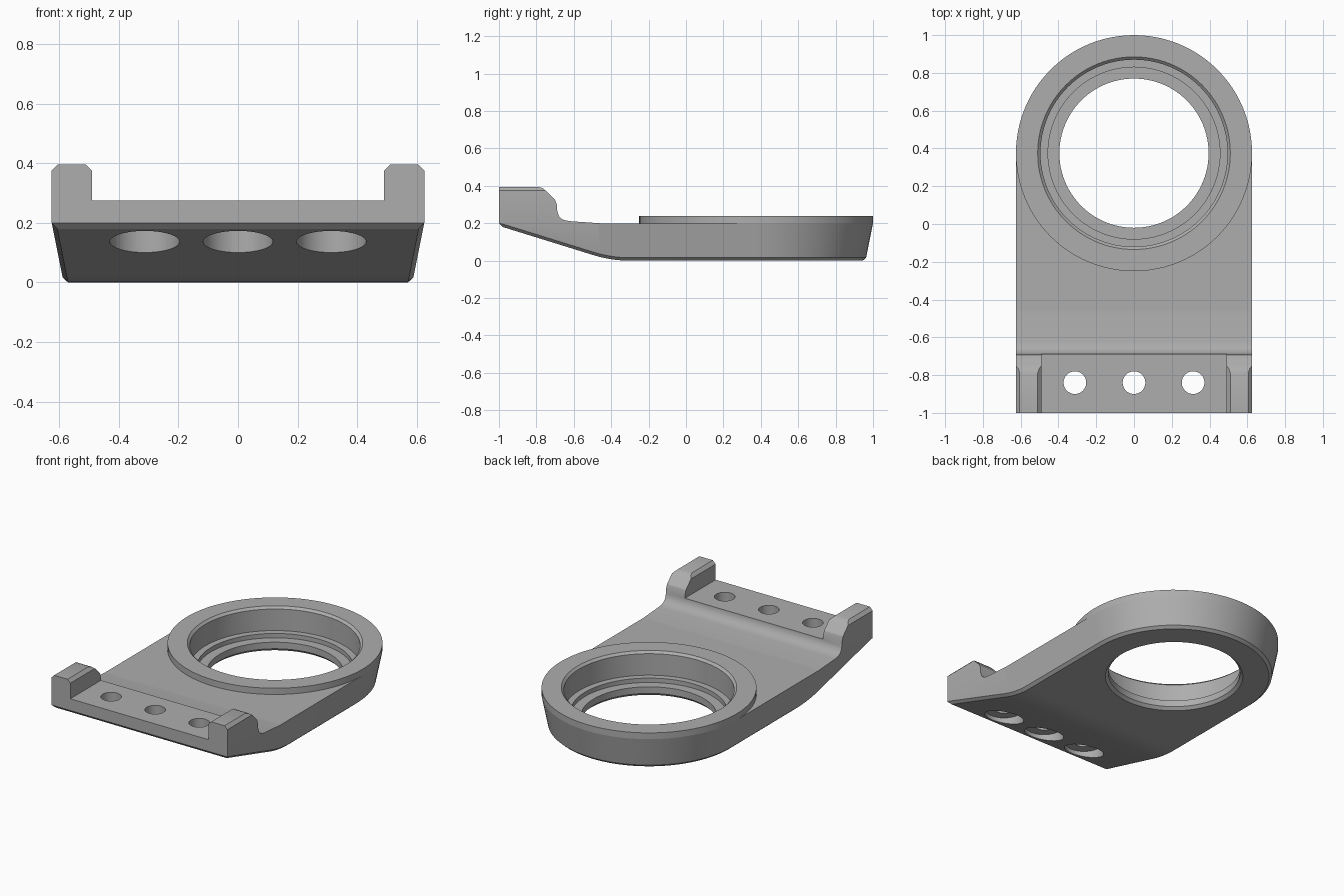
import bpy, bmesh, math

if "Cube" in bpy.data.objects:
    bpy.data.objects.remove(bpy.data.objects["Cube"])

grey = bpy.data.materials.new("satin grey")
grey.use_nodes = True
grey.diffuse_color = (0.42, 0.42, 0.42, 1)
grey.node_tree.nodes["Principled BSDF"].inputs["Base Color"].default_value = grey.diffuse_color

R, CY, SEG = 0.625, 0.375, 96      # head radius, head centre, circle segments
SHELF = 0.2                        # height of the plate's upper face


def finish(name, bm):
    bmesh.ops.remove_doubles(bm, verts=bm.verts, dist=1e-5)
    bmesh.ops.dissolve_degenerate(bm, edges=bm.edges, dist=1e-6)
    bmesh.ops.recalc_face_normals(bm, faces=bm.faces)
    mesh = bpy.data.meshes.new(name)
    bm.to_mesh(mesh)
    bm.free()
    mesh.materials.append(grey)
    obj = bpy.data.objects.new(name, mesh)
    bpy.context.collection.objects.link(obj)
    return obj


def loft(name, rings, cap=True, closed=False):
    """Skin a list of equal-length closed rings."""
    bm = bmesh.new()
    rows = [[bm.verts.new(p) for p in ring] for ring in rings]
    pairs = list(zip(rows, rows[1:])) + ([(rows[-1], rows[0])] if closed else [])
    for a, b in pairs:
        for i in range(len(a)):
            j = (i + 1) % len(a)
            bm.faces.new((a[i], a[j], b[j], b[i]))
    if cap:
        bm.faces.new(rows[0])
        bm.faces.new(rows[-1])
    return finish(name, bm)


def lathe(name, profile, x=0, y=0, seg=SEG, **kw):
    """Circles of (radius, z) stacked about a vertical axis."""
    return loft(name, [[(x + r * math.cos(t), y + r * math.sin(t), z)
                        for t in (i * math.tau / seg for i in range(seg))]
                       for r, z in profile], **kw)


def prism(name, section, y0, y1):
    return loft(name, [[(x, y, z) for x, z in section] for y in (y0, y1)])


def cut(target, cutter):
    cutter.hide_render = True
    mod = target.modifiers.new("cut", "BOOLEAN")
    mod.operation, mod.solver, mod.object = "DIFFERENCE", "EXACT", cutter
    bpy.context.view_layer.objects.active = target
    bpy.ops.object.modifier_apply(modifier=mod.name)
    bpy.data.objects.remove(cutter)


# Side profile: rail tops, fillet and plate top
TOP = [(-1, .395), (-.79, .395), (-.765, .387), (-.745, .37), (-.7, .325),
       (-.691, .3), (-.688, .265), (-.68, .24), (-.665, .223), (-.645, .215),
       (-.62, .211), (-.46, SHELF), (1, SHELF)]


def top(y):
    for (a, za), (b, zb) in zip(TOP, TOP[1:]):
        if y <= b:
            return za + (zb - za) * (y - a) / (b - a)
    return SHELF


def bottom(y):
    if y < -.98:
        return SHELF - (y + 1)
    if y < -.5:
        return .18 - .31 * (y + .98)
    return .775 * (y + .3) ** 2 if y < -.3 else 0


def section(x, y, nx, ny):
    """Cross-section with drafted walls and a chamfered lower edge."""
    b = bottom(y)
    mid = min(b + .016, SHELF)
    draft = .2 * (SHELF - mid)
    edge = draft + .018 * min(1, (SHELF - b) / .02)
    half = [(0, top(y)), (0, SHELF), (draft, mid), (edge, b)]
    right = [(x - d * nx, y - d * ny, z) for d, z in half]
    return right + [(-px, py, pz) for px, py, pz in reversed(right)]


# Plate: straight shank followed by the half-round head
ys = {p[0] for p in TOP[:-1]} | {-.98, -.3, CY} | {-.5 + .025 * i for i in range(8)}
stations = [(R, y, 1, 0) for y in sorted(ys)]
for i in range(1, SEG // 4 + 1):
    t = i * math.tau / SEG
    c, s = math.cos(t), math.sin(t)
    stations.append((R * c, CY + R * s, c, s))
bm_rings = [section(*s) for s in stations]
plate = loft("mounting_plate", bm_rings)

# Seat between the rails, with chamfered inner rail edges
cut(plate, prism("seat_cutter", [(-.49, .275), (.49, .275), (.49, .375), (.54, .425),
                                 (-.54, .425), (-.49, .375)], -1.1, -.6))
# Chamfered outer rail edges
for side in (-1, 1):
    cut(plate, prism("rail_cutter", [(side * x, z) for x, z in
                                     ((.645, .355), (.645, .43), (.57, .43))], -1.1, -.6))

# Stepped bore through the head
cut(plate, lathe("bore_cutter", [(.495, .3), (.495, .088), (.455, .088), (.455, .06),
                                 (.395, .06), (.395, .018), (.413, 0), (.413, -.1)], y=CY))

# Bolt holes, counterbored from below
for x in (-.313, 0, .313):
    cut(plate, lathe("bolt_cutter", [(.06, .5), (.06, .2), (.117, .2), (.117, -.1)],
                     x=x, y=-.84, seg=48))

# Raised rim around the bore
rim = lathe("bore_rim", [(.495, SHELF), (.495, .226), (.51, .24), (R, .24), (R, SHELF)],
            y=CY, cap=False, closed=True)

bpy.ops.object.select_all(action="DESELECT")
for obj in (plate, rim):
    obj.select_set(True)
bpy.context.view_layer.objects.active = plate
bpy.ops.object.shade_smooth_by_angle(angle=math.radians(25))
